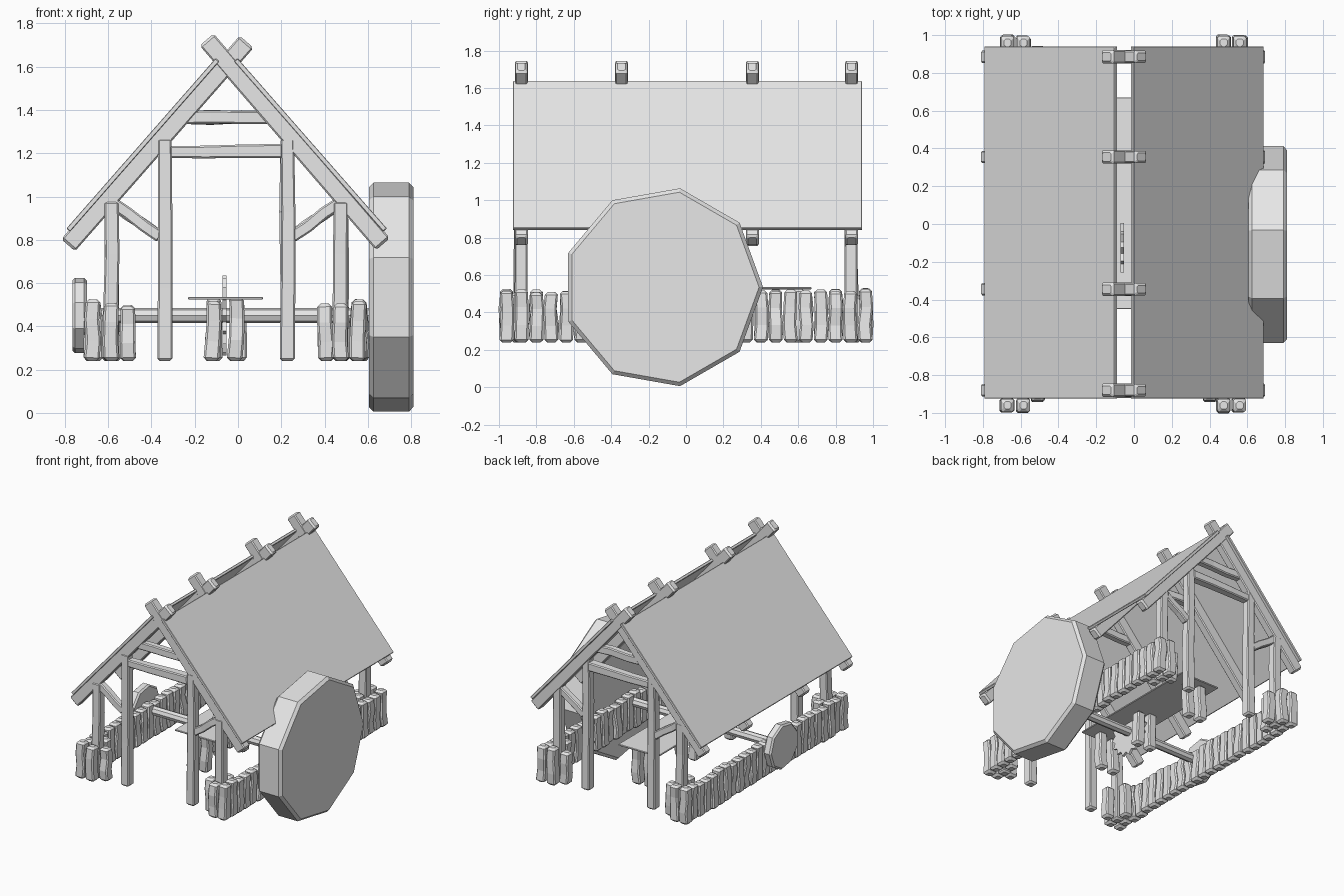
import bpy, bmesh, math, random
from mathutils import Vector, Matrix

random.seed(4)
cube = bpy.data.objects.get("Cube")
if cube:
    bpy.data.objects.remove(cube, do_unlink=True)

grey = bpy.data.materials.new("plain_grey")
grey.use_nodes = True
grey.diffuse_color = (0.8, 0.8, 0.8, 1)
grey.node_tree.nodes["Principled BSDF"].inputs["Base Color"].default_value = (0.8, 0.8, 0.8, 1)


def finish(name, bm):
    bmesh.ops.recalc_face_normals(bm, faces=bm.faces)
    mesh = bpy.data.meshes.new(name)
    bm.to_mesh(mesh)
    bm.free()
    mesh.materials.append(grey)
    obj = bpy.data.objects.new(name, mesh)
    bpy.context.scene.collection.objects.link(obj)
    return obj


def add_beam(bm, a, b, w, d, chamfer=0.012, wobble=0.0, taper=1.0):
    """Loft a chamfered rectangle from a to b; d is the size along y."""
    a, b = Vector(a), Vector(b)
    t = (b - a).normalized()
    v = Vector((0, 1, 0))
    u = t.cross(v).normalized()
    length = (b - a).length
    e = chamfer / length
    rings = []
    for f in (0, e, 0.33, 0.67, 1 - e, 1):
        end = f in (0, 1)
        cut = chamfer if end else 0
        k = 1 + (taper - 1) * f
        hw, hd = w * k / 2 - cut, d * k / 2 - cut
        c = chamfer * 0.6
        shift = Vector((0, 0, 0))
        if 0.2 < f < 0.8:
            shift = u * random.uniform(-wobble, wobble) + v * random.uniform(-wobble, wobble)
        ring = []
        for su, sv, first in ((1, 1, 0), (-1, 1, 1), (-1, -1, 0), (1, -1, 1)):
            corner = [(hw - c, hd), (hw, hd - c)]
            for p, q in (corner if first else corner[::-1]):
                ring.append(bm.verts.new(a + t * (f * length) + u * su * p + v * sv * q + shift))
        rings.append(ring)
    for r, s in zip(rings, rings[1:]):
        for i in range(8):
            j = (i + 1) % 8
            bm.faces.new((r[i], r[j], s[j], s[i]))
    bm.faces.new(rings[0])
    bm.faces.new(rings[-1])


def beam(name, *args, **kw):
    bm = bmesh.new()
    add_beam(bm, *args, **kw)
    return finish(name, bm)


def disc(name, centre, radius, width, sides, bevel=0.0):
    """Flat-sided disc with its axis along x."""
    bm = bmesh.new()
    bmesh.ops.create_cone(bm, cap_ends=True, segments=sides, radius1=radius, radius2=radius,
                          depth=width,
                          matrix=Matrix.Translation(centre) @ Matrix.Rotation(math.pi / 2, 4, 'Y'))
    if bevel:
        rims = [e for e in bm.edges if any(len(f.verts) == sides for f in e.link_faces)]
        bmesh.ops.bevel(bm, geom=rims, offset=bevel, segments=1, affect='EDGES')
    return finish(name, bm)


MID = -0.055      # hut centre line
FLOOR = 0.24      # foot of all posts
AXLE_Y = -0.125

# Crossed rafters
for i, y in enumerate((-0.88, -0.345, 0.355, 0.885)):
    beam(f"left_rafter_{i}", (-0.785, y, 0.775), (0.04, y, 1.715), 0.085, 0.065)
    beam(f"right_rafter_{i}", (-0.145, y, 1.725), (0.67, y, 0.78), 0.085, 0.07)
    beam(f"collar_beam_{i}", (-0.26, y, 1.365), (0.15, y, 1.365), 0.06, 0.055, wobble=0.006)

# Roof panels
beam("left_roof", (-0.785, 0.008, 0.845), (-0.095, 0.008, 1.632), 0.022, 1.865, chamfer=0.004)
beam("right_roof", (-0.01, 0.008, 1.632), (0.68, 0.008, 0.845), 0.022, 1.865, chamfer=0.004)

# Gable frames: posts, tie beam and braces
for end, y in (("front", -0.885), ("back", 0.885)):
    beam(f"{end}_tie_beam", (-0.32, y, 1.205), (0.21, y, 1.21), 0.055, 0.06, wobble=0.005, taper=1.2)
    for side, s in (("left", -1), ("right", 1)):
        beam(f"{end}_{side}_inner_post", (MID + s * 0.283, y, FLOOR),
             (MID + s * 0.283, y, 1.27), 0.07, 0.07, wobble=0.005, taper=0.9)
        beam(f"{end}_{side}_outer_post", (MID + s * 0.53, y, FLOOR),
             (MID + s * 0.53, y, 0.98), 0.07, 0.07, wobble=0.004, taper=0.95)
        beam(f"{end}_{side}_brace", (MID + s * 0.53, y, 0.975),
             (MID + s * 0.30, y, 0.81), 0.055, 0.055, wobble=0.004)


# Stake fences with clusters round the corner posts
def add_stake(bm, x, y, top):
    lean = random.uniform(-0.012, 0.012)
    add_beam(bm, (x + lean, y, FLOOR), (x, y, top + random.uniform(-0.015, 0.01)),
             0.073, 0.074, chamfer=0.015, wobble=0.008, taper=0.93)


for side, s in (("left", -1), ("right", 1)):
    post_x = MID + s * 0.53
    fence = bmesh.new()
    for i in range(25):
        add_stake(fence, post_x + s * 0.085, -0.96 + i * 0.08, 0.515)
    for e in (-1, 1):
        add_stake(fence, post_x, e * 0.96, 0.52)
        add_stake(fence, post_x, e * 0.80, 0.52)
        add_stake(fence, post_x - s * 0.075, e * 0.90, 0.50)
    finish(f"{side}_stake_fence", fence)

# Saw table
beam("table_top", (-0.23, 0.11, 0.53), (0.115, 0.11, 0.53), 0.012, 1.12, chamfer=0.003)
legs = bmesh.new()
for y in (-0.38, 0.05, 0.6):
    for x in (-0.112, -0.006):
        add_stake(legs, x, y, 0.525)
finish("table_legs", legs)

# Toothed saw blade
blade = bmesh.new()
TEETH = 16
outline = []
for i in range(TEETH * 2):
    r = 0.185 if i % 2 == 0 else 0.155
    ang = math.tau * i / (TEETH * 2)
    outline.append(blade.verts.new((-0.072, AXLE_Y + r * math.cos(ang), 0.45 + r * math.sin(ang))))
face = blade.faces.new(outline)
side = bmesh.ops.extrude_face_region(blade, geom=[face])
bmesh.ops.translate(blade, vec=(0.018, 0, 0),
                    verts=[g for g in side["geom"] if isinstance(g, bmesh.types.BMVert)])
finish("saw_blade", blade)

# Axle with its big and small wheels
disc("axle", (-0.04, AXLE_Y, 0.45), 0.035, 1.34, 8)
disc("big_wheel", (0.708, AXLE_Y, 0.535), 0.537, 0.205, 9, bevel=0.02)
disc("small_wheel", (-0.732, AXLE_Y, 0.45), 0.177, 0.066, 9, bevel=0.012)
